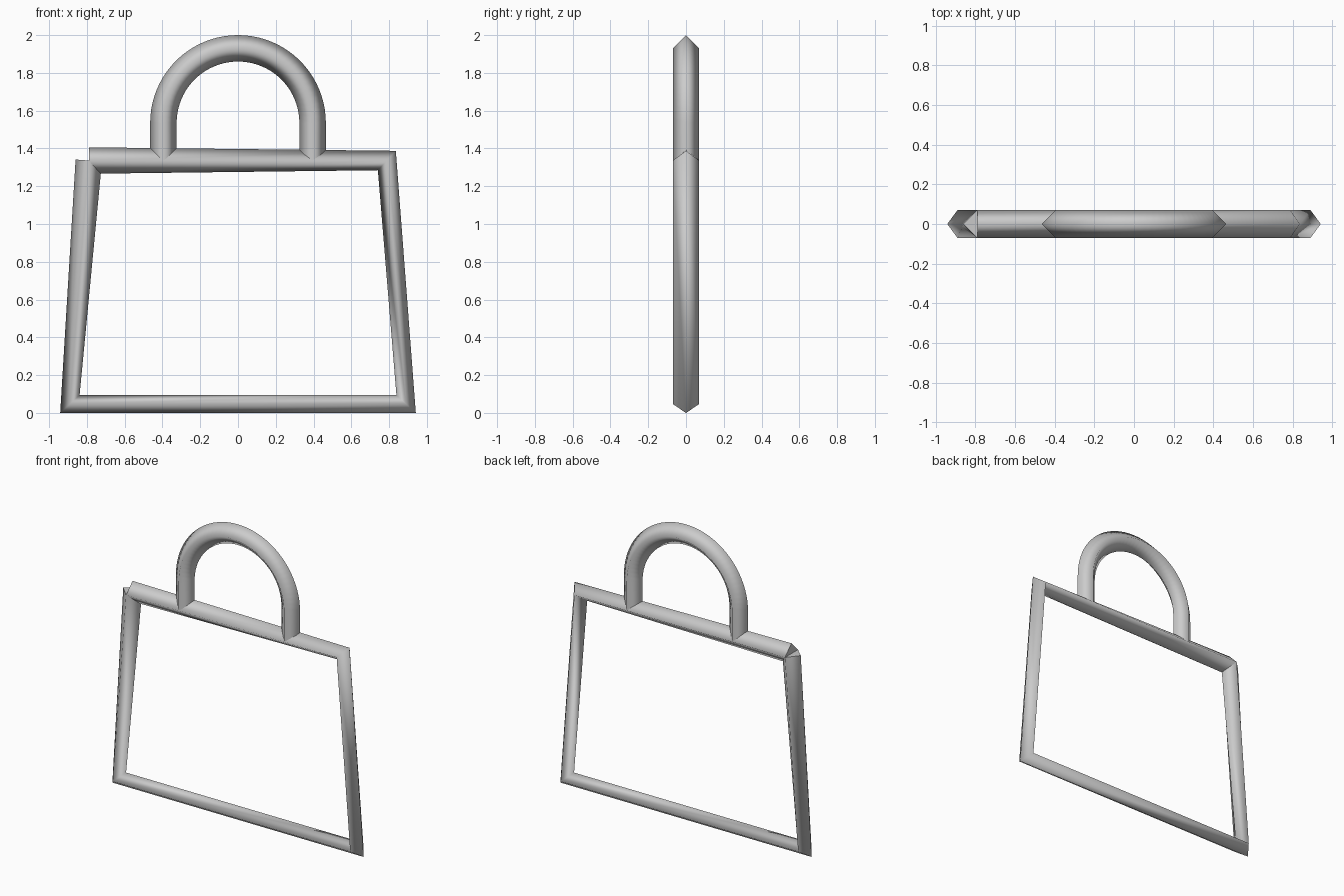
import bpy, bmesh, math
from mathutils import Vector

if "Cube" in bpy.data.objects:
    bpy.data.objects.remove(bpy.data.objects["Cube"])

R = 0.07  # tube radius

grey = bpy.data.materials.new("grey")
grey.diffuse_color = (0.6, 0.6, 0.6, 1)
grey.use_nodes = True
grey.node_tree.nodes["Principled BSDF"].inputs["Base Color"].default_value = grey.diffuse_color


def tube(name, path):
    """Sweep a four-sided diamond section along an open (x, z) path, with end caps."""
    pts = [Vector((x, 0, z)) for x, z in path]
    bm = bmesh.new()
    rings = []
    for i, p in enumerate(pts):
        d = Vector()
        if i > 0:
            d += (p - pts[i - 1]).normalized()
        if i < len(pts) - 1:
            d += (pts[i + 1] - p).normalized()
        d.normalize()
        side, depth = Vector((-d.z, 0, d.x)) * R, Vector((0, R, 0))
        rings.append([bm.verts.new(p + o) for o in (side, depth, -side, -depth)])
    for a, b in zip(rings, rings[1:]):
        for k in range(4):
            n = (k + 1) % 4
            bm.faces.new((a[k], a[n], b[n], b[k])).smooth = True
    for ring in (rings[0], rings[-1]):
        cap = bm.faces.new(ring)
        for e in cap.edges:
            e.smooth = False
    bmesh.ops.recalc_face_normals(bm, faces=bm.faces)
    mesh = bpy.data.meshes.new(name)
    bm.to_mesh(mesh)
    bm.free()
    mesh.materials.append(grey)
    obj = bpy.data.objects.new(name, mesh)
    bpy.context.collection.objects.link(obj)


# Bag outline: one tube whose two ends meet at the top left corner
tube("bag_frame", [(-0.79, 1.336), (-0.89, 0.047), (0.89, 0.047),
                   (0.788, 1.336), (-0.79, 1.336)])

# Handle: two short uprights joined by a half circle
RX, ZC, N = 0.395, 1.535, 40
arc = [(-RX * math.cos(math.pi * i / N), ZC + RX * math.sin(math.pi * i / N))
       for i in range(N + 1)]
tube("handle", [(-RX, 1.336)] + arc + [(RX, 1.336)])
